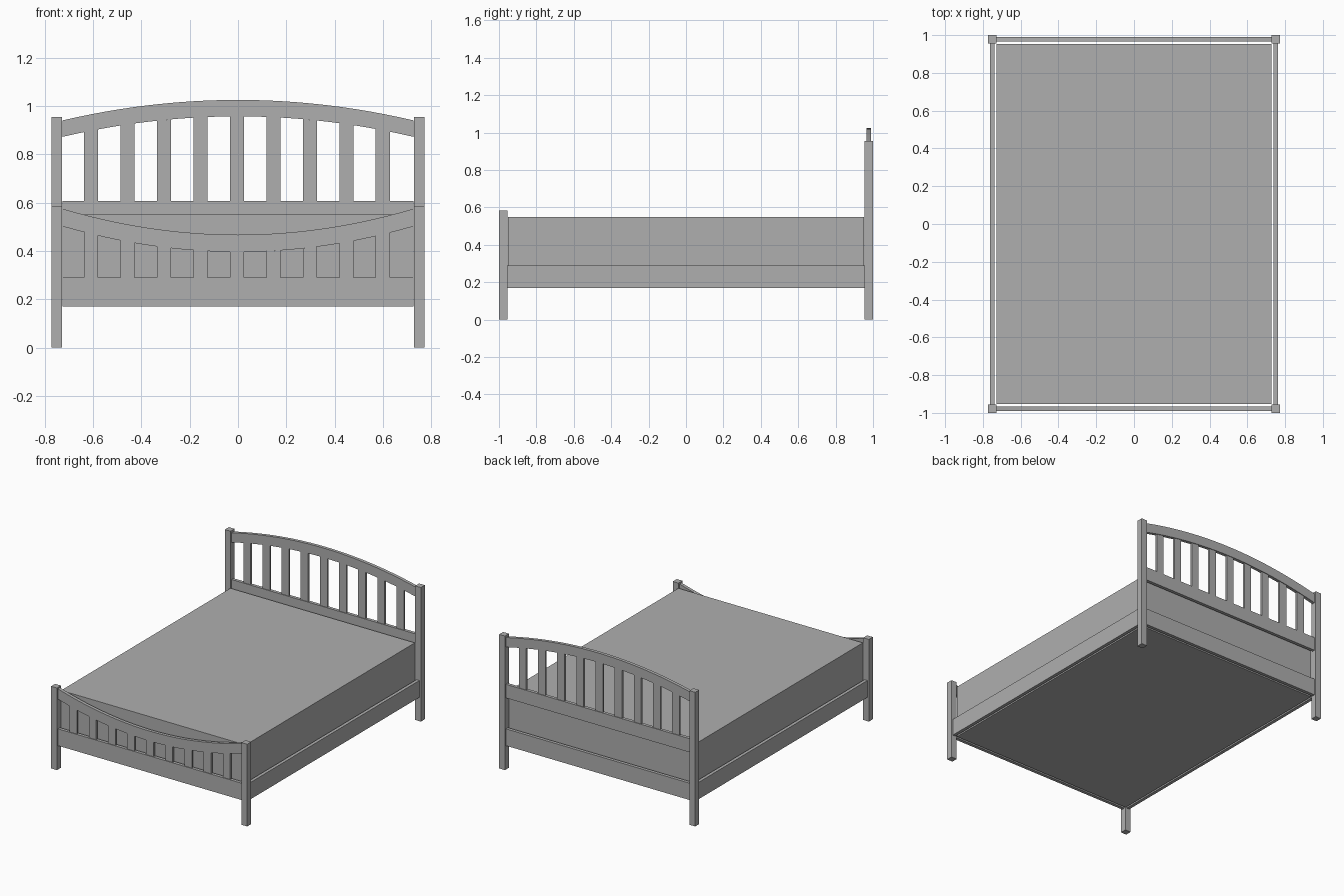
import bpy

if "Cube" in bpy.data.objects:
    bpy.data.objects.remove(bpy.data.objects["Cube"], do_unlink=True)

grey = bpy.data.materials.new("plain grey")
grey.use_nodes = True
colour = (0.43, 0.43, 0.43, 1)
grey.diffuse_color = colour
grey.node_tree.nodes["Principled BSDF"].inputs["Base Color"].default_value = colour

INNER = 0.727      # inner face of the posts in x
POST_X = 0.75      # post centres
POST_Y = 0.9775
POST = 0.045
BOARD = 0.023      # rail thickness
SLAT = 0.014
RAIL_LOW, RAIL_HIGH = 0.17, 0.29


def add_mesh(name, verts, faces):
    mesh = bpy.data.meshes.new(name)
    mesh.from_pydata(verts, [], faces)
    mesh.update()
    mesh.materials.append(grey)
    obj = bpy.data.objects.new(name, mesh)
    bpy.context.collection.objects.link(obj)
    return obj


def prism(name, profile, y, depth):
    """Extrude a counter-clockwise x-z profile along y."""
    n = len(profile)
    verts = [(x, y + s * depth / 2, z) for s in (-1, 1) for x, z in profile]
    faces = [list(range(n)), list(range(2 * n - 1, n - 1, -1))]
    faces += [(i, i + n, (i + 1) % n + n, (i + 1) % n) for i in range(n)]
    return add_mesh(name, verts, faces)


def box(name, x0, x1, y0, y1, z0, z1):
    return prism(name, [(x0, z0), (x1, z0), (x1, z1), (x0, z1)], (y0 + y1) / 2, y1 - y0)


def arc(middle, end):
    """Height of a shallow curve between the posts."""
    return lambda x: middle + (end - middle) * (x / INNER) ** 2


def arched_rail(name, y, low, high, steps=24):
    xs = [INNER * (2 * i / steps - 1) for i in range(steps + 1)]
    verts = [(x, y + s * BOARD / 2, f(x)) for x in xs
             for s, f in ((-1, low), (1, low), (1, high), (-1, high))]
    faces = [(0, 3, 2, 1), tuple(4 * steps + k for k in range(4))]
    for i in range(steps):
        a = 4 * i
        faces += [(a + k, a + (k + 1) % 4, a + 4 + (k + 1) % 4, a + 4 + k) for k in range(4)]
    return add_mesh(name, verts, faces)


def slats(name, y, bottom, curve):
    for i in range(-4, 5):
        x0 = -0.005 + i * 0.151 - 0.029
        x1 = x0 + 0.058
        prism(f"{name}_{i + 5}", [(x0, bottom), (x1, bottom), (x1, curve(x1)), (x0, curve(x0))], y, SLAT)


# Posts and side rails
for side, sx in (("left", 1), ("right", -1)):
    x = sx * POST_X
    for end, y, top in (("foot", -POST_Y, 0.585), ("head", POST_Y, 0.955)):
        box(f"{side}_{end}_post", x - POST / 2, x + POST / 2, y - POST / 2, y + POST / 2, 0, top)
    box(f"{side}_side_rail", x - BOARD / 2, x + BOARD / 2, -0.955, 0.955, RAIL_LOW, RAIL_HIGH)


def cross_rail(name, y, z0, z1):
    box(name, -INNER, INNER, y - BOARD / 2, y + BOARD / 2, z0, z1)


# Headboard
cross_rail("headboard_lower_rail", POST_Y, RAIL_LOW, RAIL_HIGH)
cross_rail("headboard_middle_rail", POST_Y, 0.51, 0.607)
head_low = arc(0.957, 0.872)
arched_rail("headboard_arch", POST_Y, head_low, arc(1.025, 0.94))
slats("headboard_slat", POST_Y, 0.607, head_low)

# Footboard
cross_rail("footboard_lower_rail", -POST_Y, RAIL_LOW, RAIL_HIGH)
foot_low = arc(0.396, 0.502)
arched_rail("footboard_curved_rail", -POST_Y, foot_low, arc(0.467, 0.575))
slats("footboard_slat", -POST_Y, RAIL_HIGH, foot_low)

# Mattress
box("mattress", -INNER, INNER, -0.953, 0.953, RAIL_LOW, 0.55)
